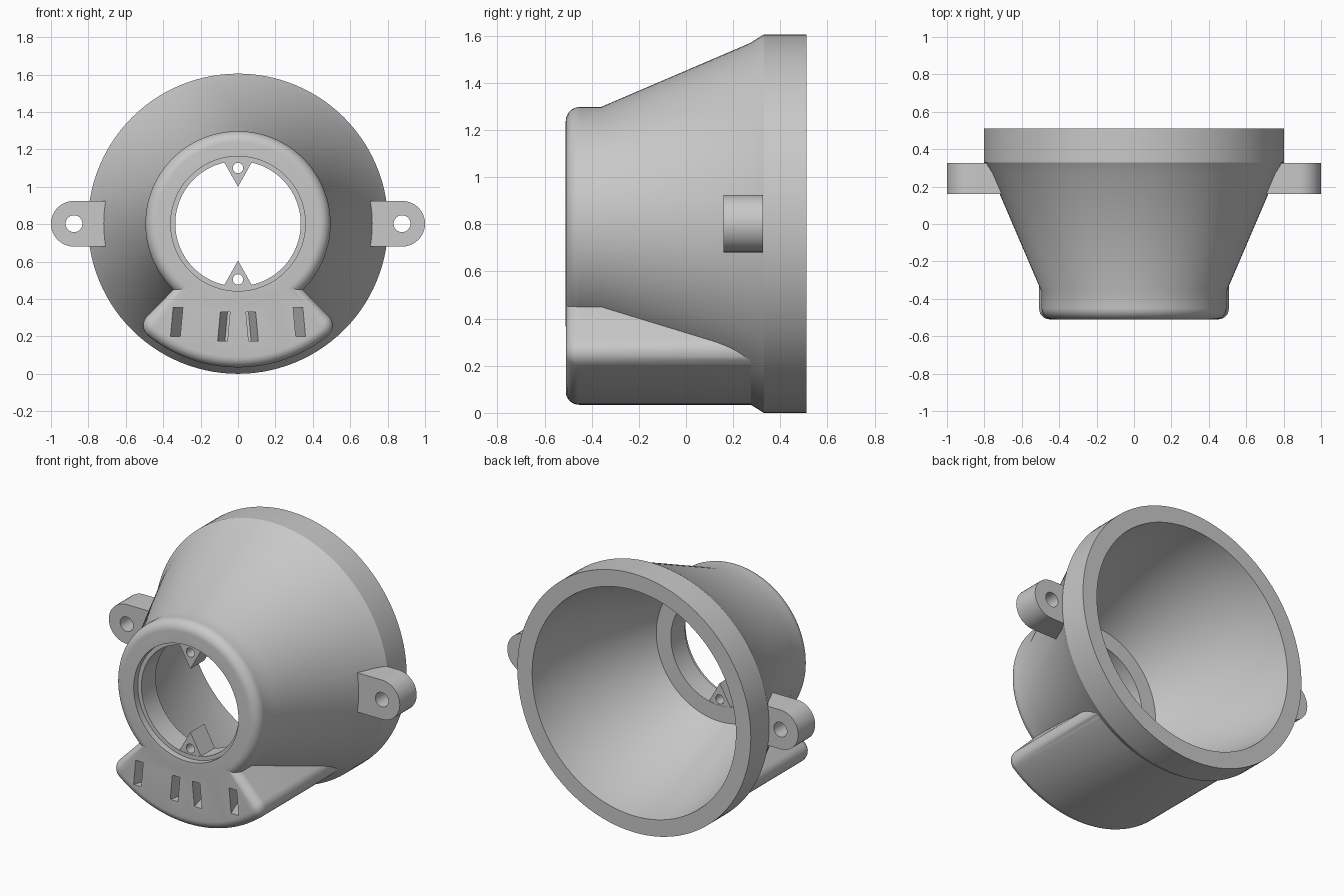
import bpy, bmesh
from math import sin, cos, asin, pi, radians, degrees

AXIS = 0.8025         # height of the housing axis
FRONT, BACK = -0.51, 0.51

cube = bpy.data.objects.get("Cube")
if cube:
    bpy.data.objects.remove(cube, do_unlink=True)

grey = bpy.data.materials.new("plain_grey")
colour = (0.58, 0.58, 0.58, 1)
grey.diffuse_color = colour
grey.use_nodes = True
grey.node_tree.nodes["Principled BSDF"].inputs["Base Color"].default_value = colour


def loft(name, sections):
    """Closed solid through (outline, y) sections; outlines hold (x, height from axis)."""
    bm = bmesh.new()
    rings = [[bm.verts.new((x, y, AXIS + z)) for x, z in outline]
             for outline, y in sections]
    n = len(rings[0])
    for a, b in zip(rings, rings[1:]):
        for i in range(n):
            j = (i + 1) % n
            bm.faces.new((a[i], a[j], b[j], b[i]))
    bm.faces.new(rings[0])
    bm.faces.new(rings[-1])
    bmesh.ops.recalc_face_normals(bm, faces=bm.faces)
    mesh = bpy.data.meshes.new(name)
    bm.to_mesh(mesh)
    bm.free()
    mesh.materials.append(grey)
    ob = bpy.data.objects.new(name, mesh)
    bpy.context.collection.objects.link(ob)
    return ob


def arc(r, start, end, steps, cx=0, cz=0):
    return [(cx + r * cos(t), cz + r * sin(t)) for t in
            (radians(start + (end - start) * i / steps) for i in range(steps + 1))]


def circle(r, sides, cx=0, cz=0):
    return arc(r, 0, 360, sides, cx, cz)[:-1]


def lathe(name, profile):
    return loft(name, [(circle(r, 112), y) for r, y in profile])


def bezier(p, q, r, steps):
    return [tuple((1 - t) ** 2 * a + 2 * t * (1 - t) * b + t * t * c
                  for a, b, c in zip(p, q, r))
            for t in (i / steps for i in range(steps + 1))]


def activate(ob):
    bpy.ops.object.select_all(action='DESELECT')
    bpy.context.view_layer.objects.active = ob
    ob.select_set(True)


def combine(ob, tool, operation):
    mod = ob.modifiers.new("combine", 'BOOLEAN')
    mod.object, mod.operation, mod.solver = tool, operation, 'EXACT'
    activate(ob)
    bpy.ops.object.modifier_apply(modifier=mod.name)
    bpy.data.objects.remove(tool, do_unlink=True)


def hole(ob, x, z, r):
    outline = circle(r, 36, x, z)
    combine(ob, loft("hole_cutter", [(outline, -0.6), (outline, 0.6)]), 'DIFFERENCE')


def smooth(ob):
    activate(ob)
    bpy.ops.object.shade_smooth_by_angle(angle=radians(28))


def fan_outline(inset, radius=0.768, half=44.5, corner=0.07):
    """Fan below the axis with rounded outer corners, shrunk by inset."""
    rho = radius - corner
    phi = half - degrees(asin(corner / rho))
    (cx, cz), = arc(rho, 270 + phi, 0, 1)[:1]
    right = arc(radius - inset, 270, 270 + phi, 14)
    right += arc(corner - inset, 270 + phi, 360 + half, 9, cx, cz)[1:]
    x, z = right[-1]
    right.append((x - 0.33 * sin(radians(half)), z + 0.33 * cos(radians(half))))
    return right + [(-x, z) for x, z in reversed(right[1:])]


# Conical housing with a rounded nose and a straight rear rim
R, F = 0.495, 0.06
nose = arc(F, -90, 0, 8, R - F, FRONT + F)
housing = lathe("housing", nose + [(R, -0.36), (0.765, 0.27), (0.8025, 0.33), (0.8025, BACK)])

# Fan-shaped box under the nose, front edge rounded
E = 0.055
steps = [pi / 2 * i / 7 for i in range(8)]
fan = loft("fan_box", [(fan_outline(E - E * sin(t)), FRONT + 0.0005 + E - E * cos(t))
                       for t in steps] + [(fan_outline(0), 0.37)])
combine(housing, fan, 'UNION')

# Side lugs
for s in (-1, 1):
    end = [(s * x, z) for x, z in arc(0.122, -90, 90, 20, 0.878, 0)]
    outline = [(s * 0.69, -0.122)] + end + [(s * 0.69, 0.122)]
    combine(housing, loft("lug", [(outline, 0.16), (outline, 0.326)]), 'UNION')

# Stepped front opening and bowl-shaped cavity
bowl = bezier((0.435, -0.33), (0.68, 0.2), (0.705, 0.56), 16)
cavity = lathe("cavity", [(0.36, -0.6), (0.36, -0.47), (0.335, -0.47), (0.335, -0.33)] + bowl)
combine(housing, cavity, 'DIFFERENCE')
for s in (-1, 1):
    hole(housing, s * 0.877, 0, 0.045)

# Tilted slots in the front of the fan box, slanting inward with depth
for s in (-1, 1):
    for x, z, slant in ((0.33, -0.525, 0.06), (0.077, -0.55, 0.04)):
        w, h, lean = 0.026, 0.077, 0.007
        corners = [(-w + lean, -h), (w + lean, -h), (w - lean, h), (-w - lean, h)]
        mouth = [(s * (x + px), z + pz) for px, pz in corners]
        floor = [(px - s * slant, pz) for px, pz in mouth]
        slot = loft("slot_cutter", [(mouth, FRONT - 0.005), (floor, -0.355)])
        combine(housing, slot, 'DIFFERENCE')
smooth(housing)

# Triangular screw tabs inside the opening
for s, name in ((1, "upper_screw_tab"), (-1, "lower_screw_tab")):
    outline = [(-0.086, s * 0.35), (0.086, s * 0.35), (0, s * 0.197)]
    tab = loft(name, [(outline, -0.468), (outline, -0.331)])
    hole(tab, 0, s * 0.298, 0.028)
    smooth(tab)
